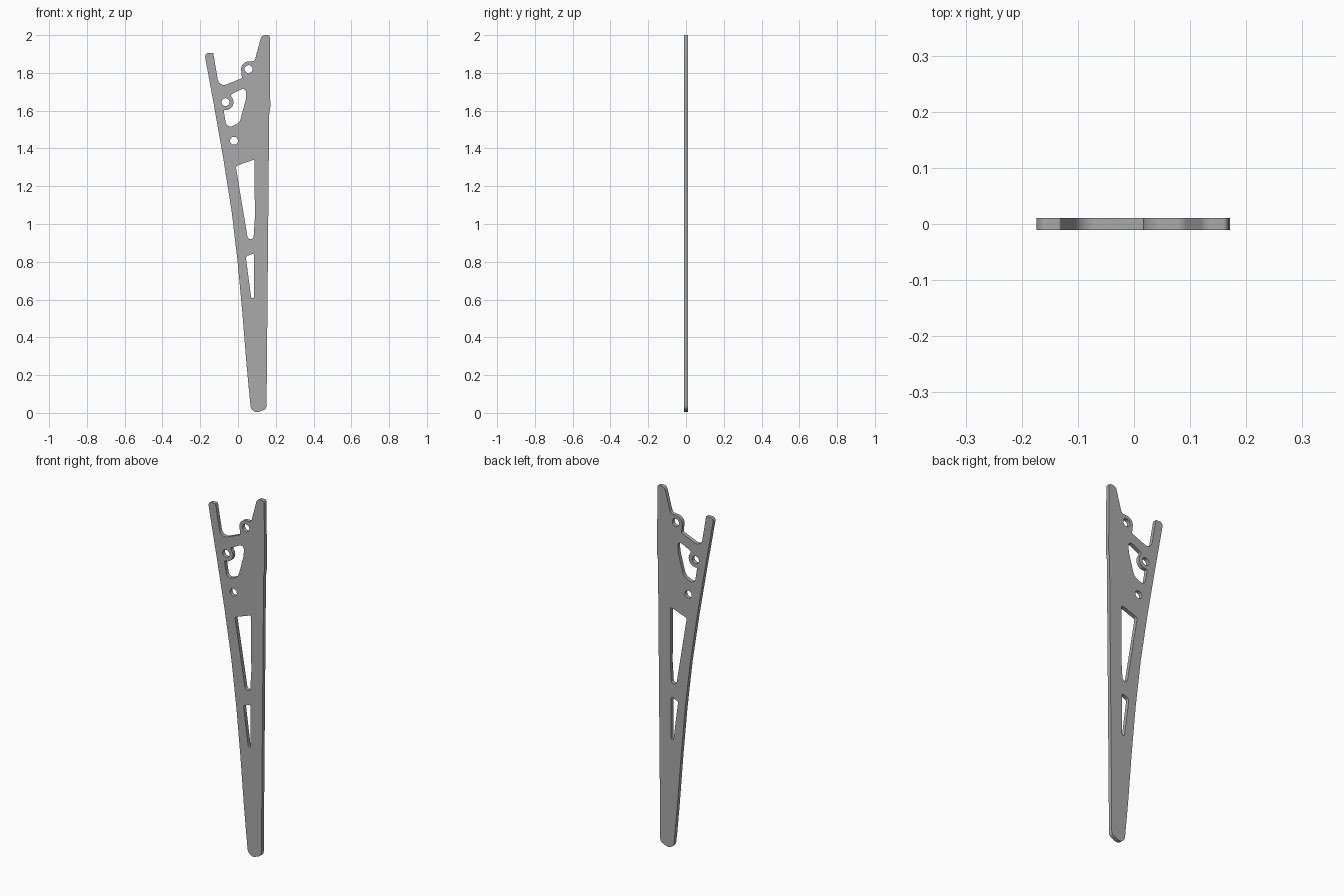
import bpy
import bmesh
from math import cos, sin, radians, tan, pi
from mathutils import Vector

if "Cube" in bpy.data.objects:
    bpy.data.objects.remove(bpy.data.objects["Cube"], do_unlink=True)

HALF_THICKNESS = 0.0105


def arc(cx, cz, r, start, end, steps):
    """Sharp profile points along an arc, angles in degrees."""
    angles = [radians(start + (end - start) * i / steps) for i in range(steps + 1)]
    return [(cx + r * cos(a), cz + r * sin(a), 0) for a in angles]


def rounded(corners, steps=6):
    """Turn (x, z, radius) corners into a filleted outline."""
    result = []
    for i, (x, z, r) in enumerate(corners):
        p = Vector((x, z))
        if r == 0:
            result.append(p)
            continue
        a = Vector(corners[i - 1][:2]) - p
        b = Vector(corners[(i + 1) % len(corners)][:2]) - p
        angle = a.angle(b)
        reach = min(r / tan(angle / 2), 0.48 * a.length, 0.48 * b.length)
        r = reach * tan(angle / 2)
        a.normalize()
        b.normalize()
        centre = p + (a + b).normalized() * (r / sin(angle / 2))
        u, v = p + a * reach - centre, p + b * reach - centre
        sweep = pi - angle
        for k in range(steps + 1):
            t = k / steps
            result.append(centre + (u * sin((1 - t) * sweep) + v * sin(t * sweep)) / sin(sweep))
    return result


# Outer edge: rounded foot, bowed left edge, fork, boss, straight right edge
outline = [
    (0.098, 0.0, 0.04), (0.068, 0.02, 0.04), (0.058, 0.12, 0),
    (0.045, 0.257, 0), (0.024, 0.52, 0), (-0.002, 0.80, 0),
    (-0.034, 1.07, 0), (-0.077, 1.343, 0), (-0.124, 1.61, 0),
    (-0.175, 1.89, 0.02), (-0.165, 1.905, 0.015), (-0.131, 1.905, 0.004),
    (-0.1, 1.722, 0.035), (0.021, 1.772, 0.006),
    *arc(0.056, 1.82, 0.04, 195, 85, 10),
    (0.088, 1.862, 0.03), (0.125, 2.0, 0.025), (0.168, 2.0, 0.01),
    (0.171, 1.62, 0), (0.165, 1.58, 0), (0.151, 0.022, 0.025),
]

# Upper window wraps around the boss on the left strut
upper_window = [
    (0.045, 1.726, 0.018), (-0.036, 1.686, 0.006),
    *arc(-0.066, 1.645, 0.042, 45, -75, 10),
    (-0.076, 1.602, 0.004), (-0.06, 1.505, 0.025),
    (0.008, 1.535, 0.045), (0.042, 1.66, 0.03),
]
middle_window = [
    (-0.012, 1.307, 0.014), (0.088, 1.342, 0.008),
    (0.089, 1.03, 0), (0.082, 0.92, 0.018), (0.052, 0.92, 0.016),
]
lower_window = [
    (0.041, 0.828, 0.012), (0.085, 0.845, 0.008),
    (0.084, 0.607, 0.008), (0.07, 0.607, 0.008),
]
bolt_holes = [arc(x, z, 0.021, 0, 345, 23)
              for x, z in ((0.056, 1.82), (-0.066, 1.645), (-0.021, 1.441))]

# Flat filled profile with openings, given thickness
curve = bpy.data.curves.new("bracket_plate", 'CURVE')
curve.dimensions = '2D'
curve.fill_mode = 'BOTH'
curve.extrude = HALF_THICKNESS
for loop in [outline, upper_window, middle_window, lower_window, *bolt_holes]:
    points = rounded(loop)
    spline = curve.splines.new('POLY')
    spline.points.add(len(points) - 1)
    for target, p in zip(spline.points, points):
        target.co = (p.x, p.y, 0, 1)
    spline.use_cyclic_u = True

plate = bpy.data.objects.new("bracket_plate", curve)
bpy.context.collection.objects.link(plate)
plate.rotation_euler.x = radians(90)
bpy.ops.object.select_all(action='DESELECT')
plate.select_set(True)
bpy.context.view_layer.objects.active = plate
bpy.ops.object.convert(target='MESH')
bpy.ops.object.transform_apply(location=False, rotation=True, scale=False)

# Weld the caps to the walls
bm = bmesh.new()
bm.from_mesh(plate.data)
bmesh.ops.remove_doubles(bm, verts=bm.verts, dist=0.00005)
bmesh.ops.recalc_face_normals(bm, faces=bm.faces)
bm.to_mesh(plate.data)
bm.free()

# Plain grey finish
grey = bpy.data.materials.new("plain_grey")
grey.use_nodes = True
colour = (0.4, 0.4, 0.4, 1)
grey.diffuse_color = colour
grey.node_tree.nodes["Principled BSDF"].inputs["Base Color"].default_value = colour
plate.data.materials.clear()
plate.data.materials.append(grey)
bpy.ops.object.shade_smooth_by_angle(angle=radians(30))
